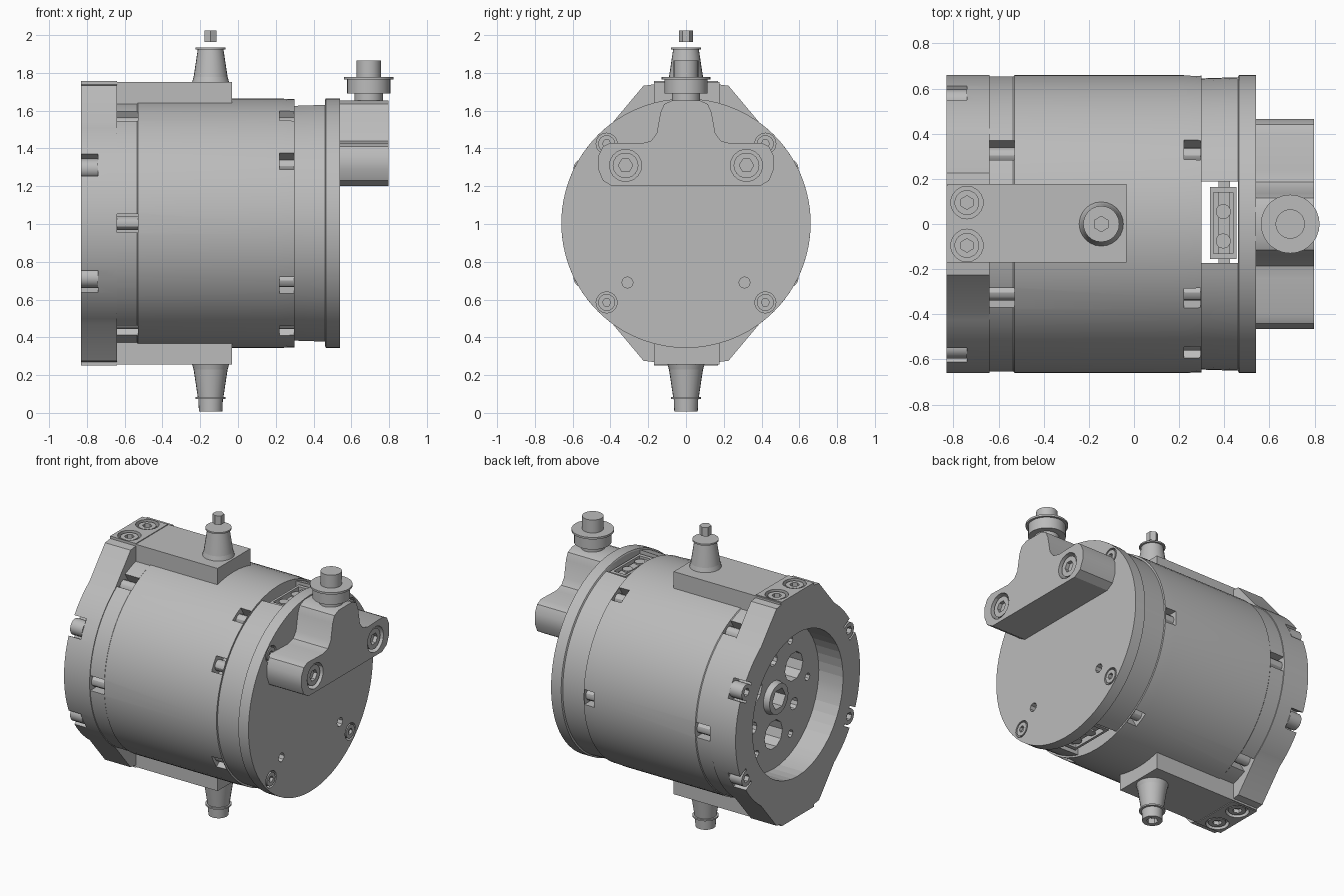
import bpy, bmesh, math
from mathutils import Matrix, Vector

if "Cube" in bpy.data.objects:
    bpy.data.objects.remove(bpy.data.objects["Cube"])

metal = bpy.data.materials.new("plain_grey_metal")
metal.use_nodes = True
GREY = (0.5, 0.5, 0.5, 1)
metal.diffuse_color = GREY
metal.node_tree.nodes["Principled BSDF"].inputs["Base Color"].default_value = GREY

CZ = 1.004   # height of the motor axis
R = 0.66     # housing radius
AXES = {"x": Matrix.Rotation(math.pi / 2, 4, "Y"), "z": Matrix.Identity(4)}


def finish(name, bm, smooth=True):
    bmesh.ops.recalc_face_normals(bm, faces=bm.faces)
    mesh = bpy.data.meshes.new(name)
    bm.to_mesh(mesh)
    bm.free()
    ob = bpy.data.objects.new(name, mesh)
    bpy.context.collection.objects.link(ob)
    mesh.materials.append(metal)
    if smooth:
        shade(ob)
    return ob


def select(ob):
    bpy.ops.object.select_all(action="DESELECT")
    ob.select_set(True)
    bpy.context.view_layer.objects.active = ob


def shade(ob):
    select(ob)
    bpy.ops.object.shade_smooth_by_angle(angle=math.radians(30))


def add_cyl(bm, c, r, length, axis="x", n=20, r2=None):
    m = Matrix.Translation(c) @ AXES[axis]
    bmesh.ops.create_cone(bm, cap_ends=True, segments=n, radius1=r,
                          radius2=r if r2 is None else r2, depth=length, matrix=m)


def add_box(bm, c, size, turn=None):
    m = Matrix.Translation(c) @ (turn or Matrix.Identity(4)) @ Matrix.Diagonal((*size, 1))
    bmesh.ops.create_cube(bm, size=1, matrix=m)


def cut(ob, bm):
    cutter = finish("cutter", bm, False)
    cutter.hide_render = True
    mod = ob.modifiers.new("cut", "BOOLEAN")
    mod.operation, mod.solver, mod.object = "DIFFERENCE", "EXACT", cutter
    select(ob)
    bpy.ops.object.modifier_apply(modifier="cut")
    bpy.data.objects.remove(cutter)
    shade(ob)


def lathe_x(name, profile, n=72):
    """Spin (x, radius) points about the motor axis."""
    bm = bmesh.new()
    rings = [[bm.verts.new((x, r * math.cos(a), CZ + r * math.sin(a)))
              for a in (math.tau * i / n for i in range(n))] for x, r in profile]
    for p, q in zip(rings, rings[1:]):
        for i in range(n):
            bm.faces.new((p[i], p[(i + 1) % n], q[(i + 1) % n], q[i]))
    bm.faces.new(rings[0])
    bm.faces.new(rings[-1])
    return finish(name, bm)


def extrude_x(name, outline, x0, x1):
    """Extrude a (y, z) outline along x."""
    bm = bmesh.new()
    face = bm.faces.new([bm.verts.new((x0, y, z)) for y, z in outline])
    new = bmesh.ops.extrude_face_region(bm, geom=[face])["geom"]
    bmesh.ops.translate(bm, vec=(x1 - x0, 0, 0),
                        verts=[v for v in new if isinstance(v, bmesh.types.BMVert)])
    return finish(name, bm)


def polar(x, r, deg):
    a = math.radians(deg)
    return Vector((x, r * math.cos(a), CZ + r * math.sin(a)))


# Main drum and end cap
drum = lathe_x("drum", [(-0.65, 0.64), (-0.64, 0.655), (-0.535, 0.655), (-0.53, R),
                        (0.22, R), (0.3, 0.657)])
cap = lathe_x("end_cap", [(0.3, 0.645), (0.46, 0.65), (0.465, R), (0.54, R)])

# Side windows in the drum, each with a bolt inside
windows = [(-0.585, 0.11, d) for d in range(0, 360, 60)]
windows += [(0.258, 0.075, d) for d in (-60, 0, 60, 120, 150, 210, 240)]
cutters, bolts = bmesh.new(), bmesh.new()
for x, w, d in windows:
    turn = Matrix.Rotation(math.radians(d), 4, "X")
    add_box(cutters, polar(x, R, d), (w, 0.18, 0.1), turn)
    add_cyl(bolts, polar(x, 0.605, d), 0.036, w + 0.02, n=12)
cut(drum, cutters)
finish("window_bolts", bolts)

# Openings in the recessed disc: hub socket, large ports and small holes
cutters = bmesh.new()
add_cyl(cutters, (-0.6, 0, CZ), 0.07, 0.3, n=6)
for d in (-90, 30, 150):
    add_cyl(cutters, polar(-0.6, 0.25, d), 0.095, 0.4, n=10)
    add_cyl(cutters, polar(-0.6, 0.25, d + 60), 0.04, 0.2, n=10)
for d in (0, 60, 120, 180, 240, 300):
    add_cyl(cutters, polar(-0.6, 0.36, d), 0.025, 0.2, n=8)
cut(drum, cutters)
hub = lathe_x("hub_collar", [(-0.69, 0.1), (-0.64, 0.11)], 24)
cutters = bmesh.new()
add_cyl(cutters, (-0.66, 0, CZ), 0.07, 0.2, n=6)
cut(hub, cutters)

# Flared mounting ring
side = [(R * math.cos(math.radians(a)), R * math.sin(math.radians(a)))
        for a in range(-54, 55, 4)]
half = [(0.17, -0.752), (0.17, -0.735), (0.225, -0.728)] + side
half += [(0.225, 0.728), (0.17, 0.735), (0.17, 0.752)]
outline = half + [(-y, z) for y, z in reversed(half)]
ring = extrude_x("mounting_ring", [(y, CZ + z) for y, z in outline], -0.83, -0.64)
cutters = bmesh.new()
add_cyl(cutters, (-0.75, 0, CZ), 0.48, 0.4, n=48)
cut(ring, cutters)

# Screw pockets around the ring
cutters, screws, sockets = bmesh.new(), bmesh.new(), bmesh.new()
for d in (28, 152, 208, 332):
    turn = Matrix.Rotation(math.radians(d), 4, "X")
    add_box(cutters, polar(-0.8, 0.655, d), (0.12, 0.13, 0.13), turn)
    add_cyl(screws, polar(-0.785, 0.615, d), 0.053, 0.09, n=16)
    add_cyl(sockets, polar(-0.82, 0.615, d), 0.028, 0.08, n=6)
cut(ring, cutters)
cut(finish("ring_screws", screws), sockets)

# Through slot in the cap, with a recessed insert on cross tabs
cutters = bmesh.new()
add_box(cutters, (0.38, 0.008, CZ), (0.162, 0.36, 2))
cut(cap, cutters)
bm, cutters = bmesh.new(), bmesh.new()
add_box(bm, (0.395, 0.005, CZ), (0.118, 0.32, 1.22))
for s in (-1, 1):
    add_box(cutters, (0.395, 0.005, CZ + s * 0.61), (0.085, 0.27, 0.09))
insert = finish("slot_insert", bm)
cut(insert, cutters)
bm = bmesh.new()
for s in (-1, 1):
    for y in (-0.075, 0.055):
        add_cyl(bm, (0.395, y, CZ + s * 0.575), 0.034, 0.06, "z", 10)
    add_box(bm, (0.4, 0.008, CZ + s * 0.57), (0.05, 0.4, 0.05))
finish("slot_fixings", bm)

# Screws and small holes on the cap face
cutters, screws, sockets = bmesh.new(), bmesh.new(), bmesh.new()
for y in (-1, 1):
    add_cyl(cutters, (0.54, y * 0.31, 0.69), 0.03, 0.1, n=8)
    for z in (0.585, 1.425):
        add_cyl(cutters, (0.54, y * 0.42, z), 0.056, 0.06, n=16)
        add_cyl(screws, (0.52, y * 0.42, z), 0.045, 0.04, n=16)
        add_cyl(sockets, (0.54, y * 0.42, z), 0.022, 0.04, n=6)
cut(cap, cutters)
cut(finish("cap_screws", screws), sockets)

# Terminal block with two socket screws
half = [(0.39, 1.2), (0.44, 1.23), (0.465, 1.29), (0.465, 1.36), (0.44, 1.41), (0.4, 1.43),
        (0.24, 1.425), (0.185, 1.44), (0.155, 1.48), (0.135, 1.59), (0.115, 1.635), (0.07, 1.655)]
block = extrude_x("terminal_block", half + [(-y, z) for y, z in reversed(half)], 0.53, 0.797)
cutters, screws, sockets = bmesh.new(), bmesh.new(), bmesh.new()
for y in (-0.32, 0.32):
    add_cyl(cutters, (0.8, y, 1.31), 0.085, 0.12, n=18)
    add_cyl(screws, (0.755, y, 1.31), 0.068, 0.06, n=18)
    add_cyl(sockets, (0.79, y, 1.31), 0.038, 0.06, n=6)
cut(block, cutters)
cut(finish("block_screws", screws), sockets)

# Terminal post: neck, nut, washer and bolt
bm = bmesh.new()
for r, z0, z1 in [(0.075, 1.62, 1.7), (0.115, 1.69, 1.765), (0.13, 1.765, 1.778),
                  (0.065, 1.77, 1.865)]:
    add_cyl(bm, (0.692, 0, (z0 + z1) / 2), r, z1 - z0, "z", 28)
finish("terminal_post", bm)

# Mounting pad, pad screws and tapered stud, mirrored top and bottom
for s, label in ((1, "top"), (-1, "bottom")):
    bm, cutters, screws, sockets = (bmesh.new() for _ in range(4))
    add_box(bm, (-0.43, 0.004, CZ + s * 0.672), (0.794, 0.348, 0.15))
    for y in (-0.095, 0.095):
        add_cyl(cutters, (-0.74, y, CZ + s * 0.75), 0.072, 0.06, "z", 18)
        add_cyl(screws, (-0.74, y, CZ + s * 0.725), 0.055, 0.04, "z", 18)
        add_cyl(sockets, (-0.74, y, CZ + s * 0.74), 0.03, 0.04, "z", 6)
    cut(ring, cutters.copy())
    cut(finish(label + "_pad", bm), cutters)
    cut(finish(label + "_pad_screws", screws), sockets)
    bm = bmesh.new()
    for r, r2, z0, z1 in [(0.1, 0.09, 0.74, 0.775), (0.09, 0.068, 0.775, 0.92),
                          (0.08, 0.08, 0.92, 0.93), (0.065, 0.062, 0.93, 0.996)]:
        lo, hi = (r, r2) if s > 0 else (r2, r)
        z = CZ + s * (z0 + z1) / 2
        add_cyl(bm, (-0.145, 0, z), lo, z1 - z0, "z", 24, hi)
    stud = finish(label + "_stud", bm)
    sockets = bmesh.new()
    add_cyl(sockets, (-0.145, 0, CZ + s * 0.99), 0.036, 0.06, "z", 6)
    cut(stud, sockets)
